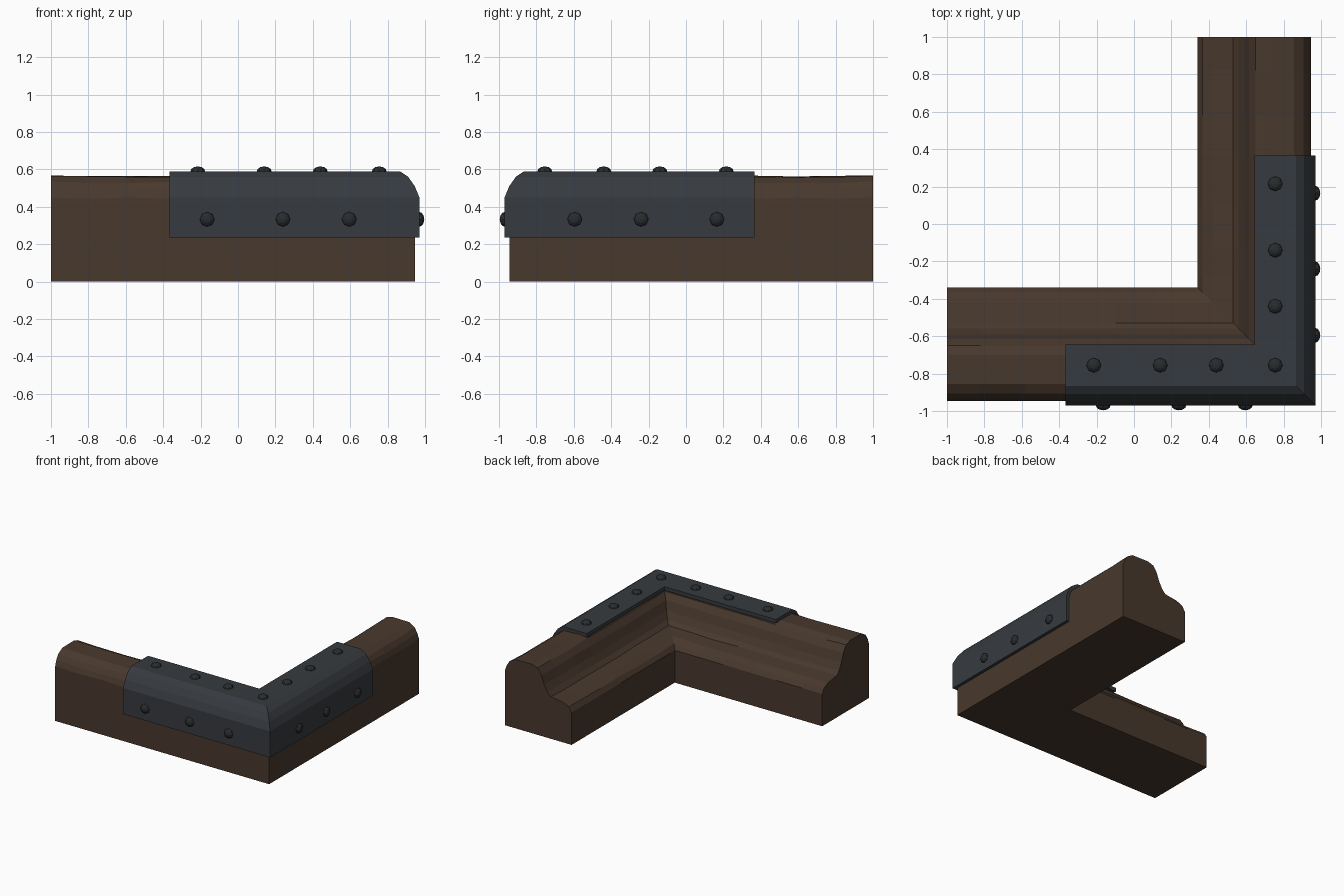
import bpy, bmesh, math, random
from mathutils import Matrix, Vector

if "Cube" in bpy.data.objects:
    bpy.data.objects.remove(bpy.data.objects["Cube"])

random.seed(4)


def material(name, rgb):
    m = bpy.data.materials.new(name)
    m.diffuse_color = (*rgb, 1)
    m.use_nodes = True
    m.node_tree.nodes["Principled BSDF"].inputs["Base Color"].default_value = m.diffuse_color
    return m


wood = material("dark_wood", (0.065, 0.04, 0.026))
iron = material("dark_iron", (0.037, 0.043, 0.05))
rivet_mat = material("rivet_iron", (0.022, 0.025, 0.028))


def finish(bm, name, mat):
    bmesh.ops.recalc_face_normals(bm, faces=bm.faces[:])
    me = bpy.data.meshes.new(name)
    bm.to_mesh(me)
    bm.free()
    me.materials.append(mat)
    ob = bpy.data.objects.new(name, me)
    bpy.context.collection.objects.link(ob)
    return ob


def corner_sweep(name, profile, stations, mat, wear=0.0):
    """Sweep (offset, z) profile along the front arm, round the mitre, up the right arm."""
    bm = bmesh.new()
    rings = []

    def ring(place, rough):
        out = []
        for p, z in profile:
            w = rough if z > 0.3 else 0
            out.append(bm.verts.new(place(p, z - random.random() * w)))
        rings.append(out)

    for i, s in enumerate(stations):
        ring(lambda p, z: (s, -p, z), wear if i else 0)
    ring(lambda p, z: (p, -p, z), 0)
    for i, s in enumerate(reversed(stations)):
        ring(lambda p, z: (p, -s, z), wear if i < len(stations) - 1 else 0)
    n = len(profile)
    for a, b in zip(rings, rings[1:]):
        for i in range(n):
            j = (i + 1) % n
            bm.faces.new((a[i], a[j], b[j], b[i]))
    bm.faces.new(rings[0])
    bm.faces.new(rings[-1])
    return finish(bm, name, mat)


# Moulded timber with an inner ogee step and rounded outer shoulder
beam_profile = [(0.945, 0), (0.945, 0.45), (0.93, 0.495), (0.905, 0.535), (0.855, 0.565),
                (0.70, 0.567), (0.65, 0.55), (0.615, 0.50), (0.59, 0.43), (0.56, 0.375),
                (0.53, 0.345), (0.42, 0.33), (0.365, 0.305), (0.34, 0.265), (0.34, 0)]
corner_sweep("timber_corner", beam_profile, [-1, -0.82, -0.58, -0.36, -0.1, 0.12, 0.28],
             wood, 0.009)

# Iron angle plate wrapped over the outer shoulder
plate_profile = [(0.94, 0.235), (0.97, 0.235), (0.97, 0.45), (0.945, 0.51), (0.91, 0.56),
                 (0.865, 0.59), (0.645, 0.59), (0.645, 0.56), (0.85, 0.56), (0.895, 0.53),
                 (0.925, 0.49), (0.94, 0.44)]
corner_sweep("corner_plate", plate_profile, [-0.365], iron)


# Domed rivets
def rivet(name, pos, normal):
    bm = bmesh.new()
    bmesh.ops.create_uvsphere(bm, u_segments=8, v_segments=6, radius=0.04)
    bmesh.ops.scale(bm, vec=(1, 1, 0.7), verts=bm.verts[:])
    rot = Vector((0, 0, 1)).rotation_difference(Vector(normal)).to_matrix().to_4x4()
    bmesh.ops.transform(bm, matrix=Matrix.Translation(pos) @ rot, verts=bm.verts[:])
    finish(bm, name, rivet_mat)


for i, s in enumerate((-0.215, 0.14, 0.44, 0.755)):
    rivet(f"top_rivet_front_{i}", (s, -0.755, 0.588), (0, 0, 1))
    if i < 3:
        rivet(f"top_rivet_right_{i}", (0.755, -s, 0.588), (0, 0, 1))
for i, s in enumerate((-0.165, 0.24, 0.595)):
    rivet(f"front_rivet_{i}", (s, -0.968, 0.333), (0, -1, 0))
    rivet(f"right_rivet_{i}", (0.968, -s, 0.333), (1, 0, 0))
